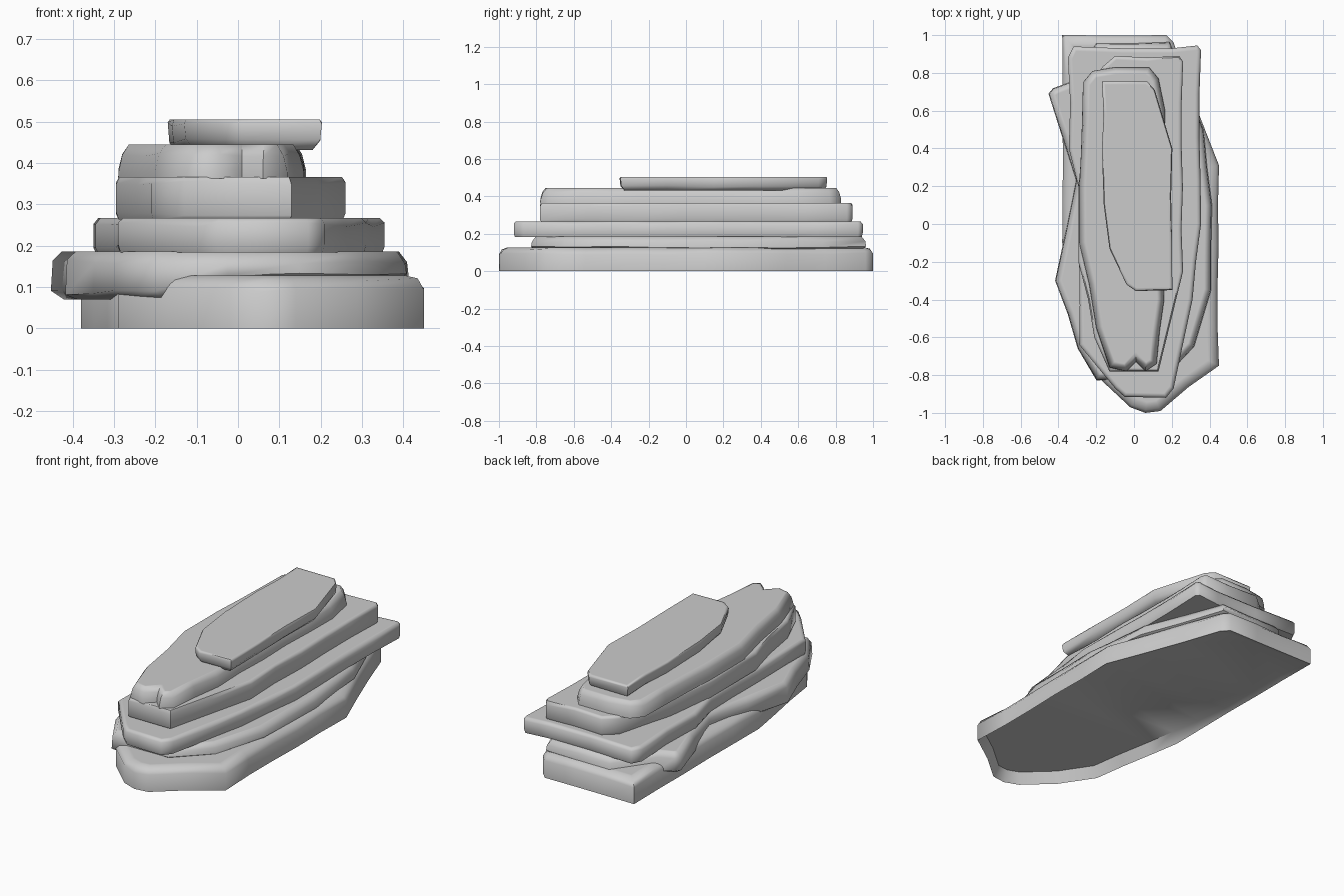
import bpy, bmesh, math, random
from mathutils import Vector

if "Cube" in bpy.data.objects:
    bpy.data.objects.remove(bpy.data.objects["Cube"])

random.seed(4)


def subdivide(pts, step=0.22):
    """Add slightly wobbly points along the long edges of an outline."""
    out = []
    for i, p in enumerate(pts):
        a, b = Vector(p), Vector(pts[(i + 1) % len(pts)])
        n = max(1, round((b - a).length / step))
        side = Vector((a.y - b.y, b.x - a.x)).normalized()
        for k in range(n):
            w = random.uniform(0, 0.01) if k else 0
            out.append(a.lerp(b, k / n) + side * w)
    return out


def inset(pts, d):
    """Move a counter-clockwise outline inward by d."""
    res = []
    for i, p in enumerate(pts):
        e1 = (p - pts[i - 1]).normalized()
        e2 = (pts[(i + 1) % len(pts)] - p).normalized()
        n1, n2 = Vector((-e1.y, e1.x)), Vector((-e2.y, e2.x))
        n = (n1 + n2).normalized()
        res.append(p + n * d / max(0.6, n.dot(n1)))
    return res


def slab(name, outline, rings, low=None, hollow=None):
    """Loft an outline through (height, inset) rings.
    low() bends the two lower rings, hollow() lifts the underside."""
    pts = subdivide([Vector(p) for p in outline])
    bm = bmesh.new()
    loops = []
    if hollow:
        loops.append([bm.verts.new((q.x, q.y, hollow(q.x, q.y))) for q in inset(pts, .03)])
    for k, (z, d) in enumerate(rings):
        loop = []
        for p, q in zip(pts, inset(pts, d)):
            h = z
            if low and k < 2:
                h += low(p.x, p.y)
            if 0 < k < len(rings) - 1:
                h += random.uniform(-0.007, 0.004)
            loop.append(bm.verts.new((q.x, q.y, h)))
        loops.append(loop)
    # Flat inner border keeps the top shading calm
    top = rings[-1]
    loops.append([bm.verts.new((q.x, q.y, top[0])) for q in inset(pts, top[1] + .012)])
    n = len(pts)
    for a, b in zip(loops, loops[1:]):
        for i in range(n):
            j = (i + 1) % n
            bm.faces.new((a[i], a[j], b[j], b[i]))
    caps = [bm.faces.new(loops[-1]), bm.faces.new(loops[0][::-1])]
    bmesh.ops.triangulate(bm, faces=caps)
    me = bpy.data.meshes.new(name)
    bm.to_mesh(me)
    bm.free()
    ob = bpy.data.objects.new(name, me)
    bpy.context.collection.objects.link(ob)
    bpy.ops.object.select_all(action='DESELECT')
    ob.select_set(True)
    bpy.context.view_layer.objects.active = ob
    bpy.ops.object.shade_smooth_by_angle(angle=math.radians(62))
    return ob


# Widest slab on the ground, underside hollowed towards the front
def cave(x, y):
    return .01 + .05 * min(1, max(0, (.3 - y) / .4))


slab("base_slab",
     [(-.38, 1), (-.38, -.1), (-.29, -.65), (-.17, -.83), (-.02, -.97), (.06, -1), (.14, -.99),
      (.45, -.75), (.45, .31), (.36, .54), (.21, .96), (.17, 1)],
     [(0, 0), (.095, 0), (.117, .015), (.128, .045)], hollow=cave)


# Second slab sags over the left side of the base
def sag(x, y):
    t = min(1, max(0, (-.1 - x) / .1))
    return -.042 * t * (1 if y < .8 else .3)


slab("second_slab",
     [(-.35, .75), (-.43, .72), (-.455, .69), (-.31, .23), (-.42, -.3), (-.3, -.66), (-.2, -.83),
      (.15, -.83), (.32, -.65), (.41, -.35), (.415, .1), (.37, .5), (.19, .965), (-.2, .96)],
     [(.112, .03), (.13, .002), (.162, .006), (.186, .026)], low=sag)

# Third slab with a pointed rear corner
slab("third_slab",
     [(-.32, .94), (-.35, .88), (-.345, .4), (-.295, .2), (-.29, -.64), (-.1, -.87), (-.05, -.915),
      (.17, -.92), (.21, -.87), (.31, -.4), (.355, 0), (.355, .92), (.335, .945), (.2, .93)],
     [(.183, .006), (.2, 0), (.252, 0), (.267, .012)])

# Fourth slab
slab("fourth_slab",
     [(-.1, .89), (-.17, .83), (-.26, .5), (-.295, .2), (-.295, -.2), (-.21, -.6), (-.13, -.78),
      (.13, -.78), (.26, -.25), (.26, .86), (.24, .89)],
     [(.263, .006), (.28, 0), (.352, 0), (.366, .008)])

# Fifth slab, notched at the front
slab("fifth_slab",
     [(-.1, .83), (-.22, .81), (-.27, .75), (-.29, .2), (-.29, -.1), (-.2, -.55), (-.13, -.76),
      (-.04, -.78), (.01, -.73), (.06, -.78), (.12, -.74), (.16, -.4), (.165, .6), (.13, .77), (.08, .83)],
     [(.362, 0), (.385, .001), (.422, .01), (.445, .026)])

# Small top slab
slab("top_slab",
     [(-.17, .755), (-.17, .4), (-.16, .1), (-.13, -.13), (-.04, -.32), (.01, -.355),
      (.203, -.35), (.203, .4), (.11, .71), (.07, .755)],
     [(.432, .022), (.455, .004), (.495, 0), (.505, .005)])
